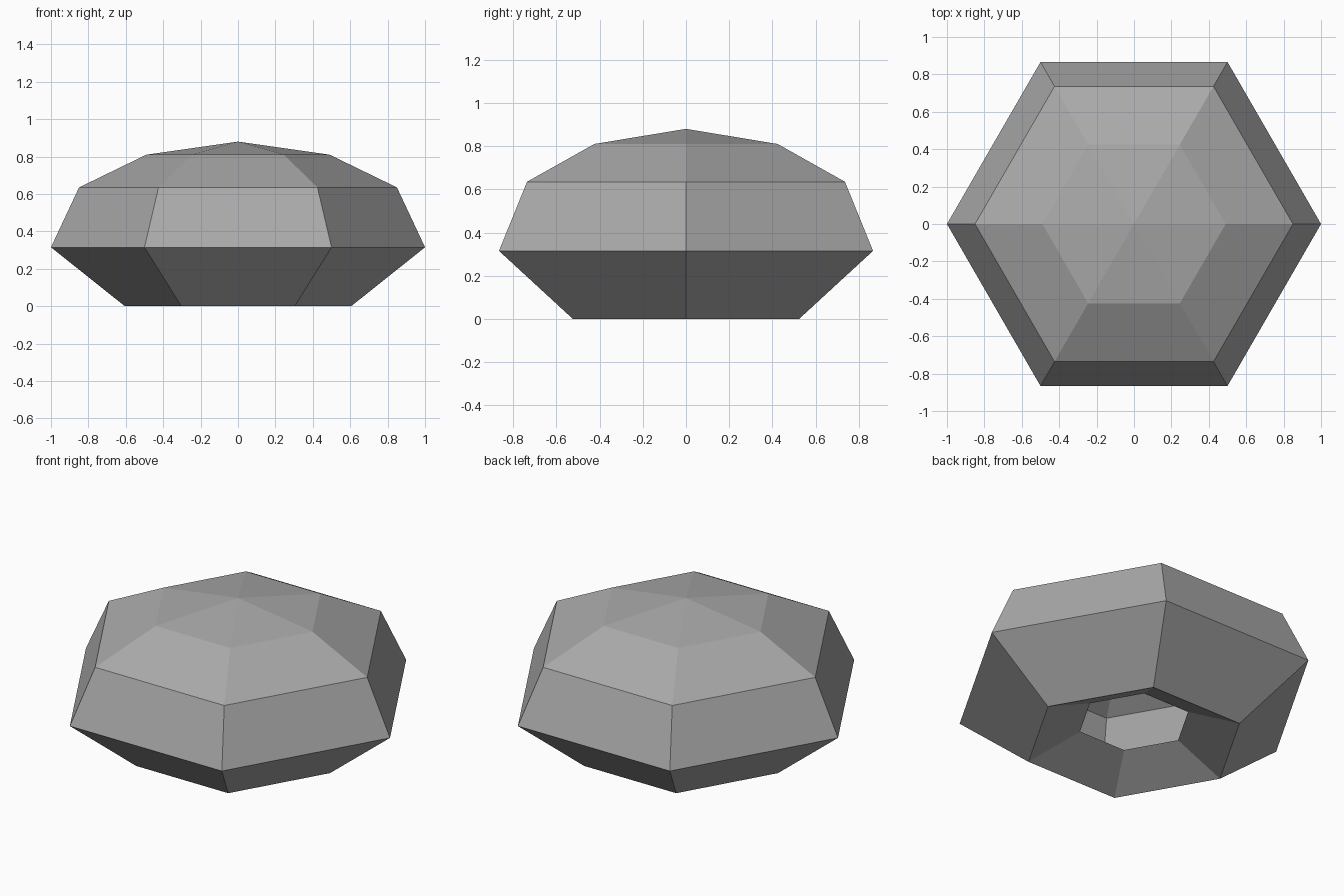
import bpy
import bmesh
from math import cos, sin, tau

cube = bpy.data.objects.get("Cube")
if cube:
    bpy.data.objects.remove(cube, do_unlink=True)

SIDES = 6
# Radius and height of each ring, from the inner lip of the base up to the crown
PROFILE = [(0.31, 0.13), (0.605, 0), (1, 0.315), (0.85, 0.635), (0.49, 0.81)]
APEX_HEIGHT = 0.88

grey = bpy.data.materials.new("stone_grey")
grey.use_nodes = True
colour = (0.4, 0.4, 0.4, 1)
grey.diffuse_color = colour
grey.node_tree.nodes["Principled BSDF"].inputs["Base Color"].default_value = colour


def ring(bm, radius, height):
    return [bm.verts.new((radius * cos(tau * i / SIDES), radius * sin(tau * i / SIDES), height))
            for i in range(SIDES)]


# Hollow faceted shell, open at the inner lip
bm = bmesh.new()
rings = [ring(bm, r, z) for r, z in PROFILE]
for low, high in zip(rings, rings[1:]):
    for i in range(SIDES):
        j = (i + 1) % SIDES
        bm.faces.new((low[i], low[j], high[j], high[i]))

# Shallow pointed crown
apex = bm.verts.new((0, 0, APEX_HEIGHT))
crown = rings[-1]
for i in range(SIDES):
    bm.faces.new((crown[i], crown[(i + 1) % SIDES], apex))

mesh = bpy.data.meshes.new("faceted_shell")
bm.to_mesh(mesh)
bm.free()
mesh.materials.append(grey)
shell = bpy.data.objects.new("faceted_shell", mesh)
bpy.context.collection.objects.link(shell)
